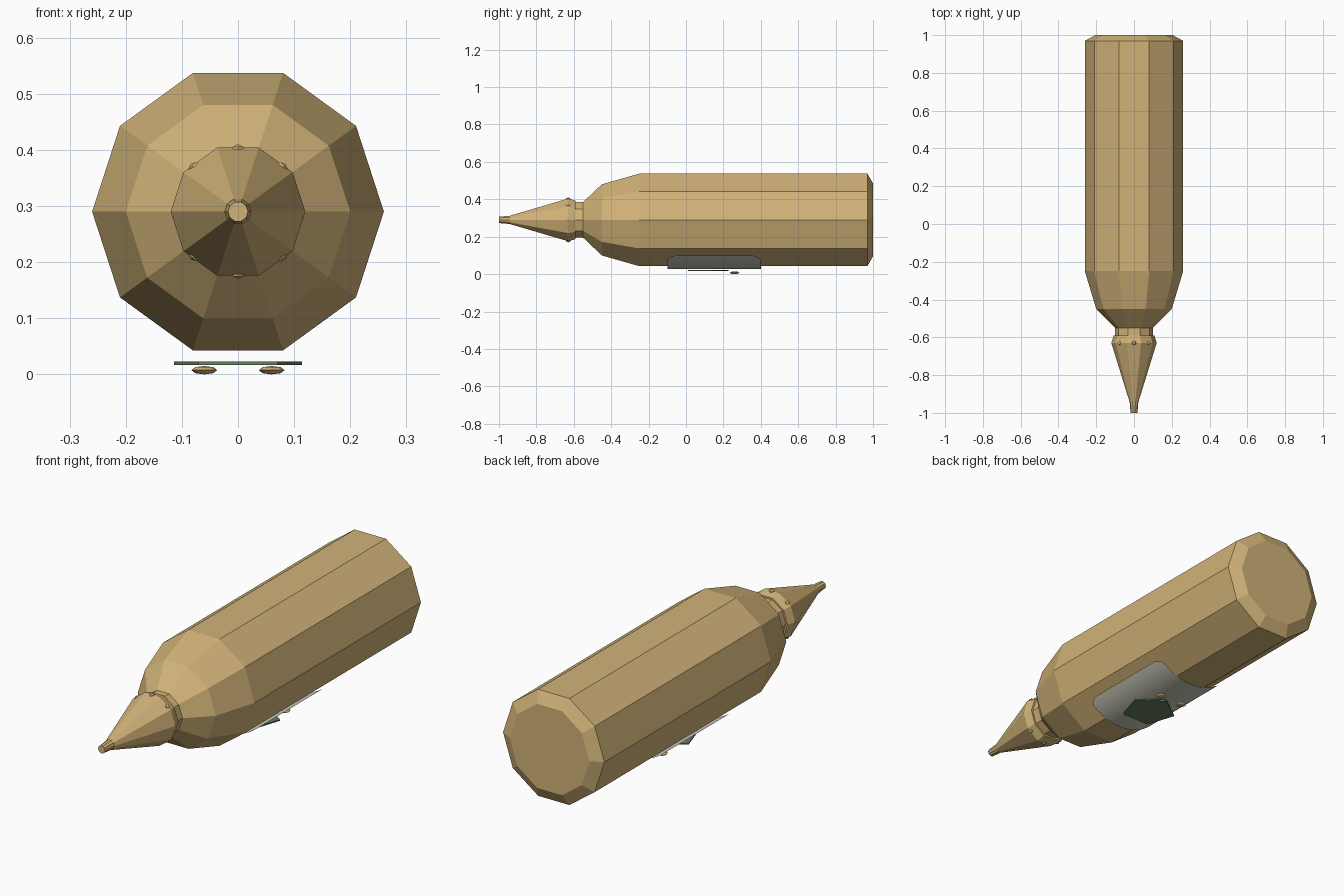
import bpy, bmesh, math
from mathutils import Matrix, Vector

cube = bpy.data.objects.get("Cube")
if cube:
    bpy.data.objects.remove(cube, do_unlink=True)

AXIS_Z = 0.29      # height of the long axis
BODY_R = 0.26


def material(name, rgb):
    m = bpy.data.materials.new(name)
    m.use_nodes = True
    m.diffuse_color = (*rgb, 1)
    m.node_tree.nodes["Principled BSDF"].inputs["Base Color"].default_value = (*rgb, 1)
    return m


tan = material("tan", (0.64, 0.45, 0.19))
pale_grey = material("pale_grey", (0.60, 0.60, 0.50))
green = material("dull_green", (0.14, 0.21, 0.12))


def finish(bm, name, mat, fix_normals=True):
    if fix_normals:
        bmesh.ops.recalc_face_normals(bm, faces=bm.faces)
    mesh = bpy.data.meshes.new(name)
    bm.to_mesh(mesh)
    bm.free()
    mesh.materials.append(mat)
    obj = bpy.data.objects.new(name, mesh)
    bpy.context.collection.objects.link(obj)
    return obj


def lathe(name, profile, mat, sides=10):
    """Closed solid turned around the long axis from (y, radius) pairs."""
    bm = bmesh.new()
    rings = []
    for y, r in profile:
        angles = [math.tau * i / sides for i in range(sides)]
        rings.append([bm.verts.new((r * math.cos(a), y, AXIS_Z + r * math.sin(a)))
                      for a in angles])
    for a, b in zip(rings, rings[1:]):
        for i in range(sides):
            j = (i + 1) % sides
            bm.faces.new((a[i], a[j], b[j], b[i]))
    bm.faces.new(rings[0])
    bm.faces.new(rings[-1])
    return finish(bm, name, mat)


# Bottle, cap cone and nozzle tip
lathe("bottle", [(-0.60, 0.10), (-0.55, 0.10), (-0.45, 0.20), (-0.25, BODY_R),
                 (0.97, BODY_R), (1.0, 0.205)], tan)
lathe("nozzle_cone", [(-0.94, 0.024), (-0.63, 0.12), (-0.59, 0.108)], tan)
lathe("nozzle_tip", [(-1.0, 0.018), (-0.92, 0.025)], tan)

# Grip bumps around the cap
bm = bmesh.new()
for i in range(8):
    a = math.tau * i / 8
    place = (Matrix.Translation((0, -0.63, AXIS_Z)) @ Matrix.Rotation(a, 4, 'Y')
             @ Matrix.Translation((0, 0, 0.105)))
    bmesh.ops.create_uvsphere(bm, u_segments=6, v_segments=4, radius=0.015, matrix=place)
finish(bm, "grip_bumps", tan)

# Curved label sheet with rounded corners, wrapped on the underside
bm = bmesh.new()
HALF, CORNER, STEPS = 43, 10, 24
rows = []
for i in range(STEPS + 1):
    deg = -HALF + 2 * HALF * i / STEPS
    t = max(0, (abs(deg) - HALF + CORNER) / CORNER)
    half_len = 0.25 - 0.04 * (1 - math.sqrt(max(0, 1 - t * t)))
    a = math.radians(deg)
    x, z = 0.262 * math.sin(a), AXIS_Z - 0.262 * math.cos(a)
    rows.append([bm.verts.new((x, 0.15 + s * half_len, z)) for s in (-1, 1)])
for a, b in zip(rows, rows[1:]):
    bm.faces.new((a[0], a[1], b[1], b[0]))
for f in bm.faces:
    f.normal_update()
    if f.normal.z > 0:
        f.normal_flip()
    f.smooth = True
finish(bm, "label", pale_grey, False)

# Five-sided badge under the label
bm = bmesh.new()
bmesh.ops.create_cone(bm, cap_ends=True, segments=5, radius1=0.12, radius2=0.12, depth=0.006)
first = max(bm.verts, key=lambda v: v.co.y).co
turn = math.pi / 2 - math.atan2(first.y, first.x)
bm.transform(Matrix.Translation((0, 0.107, 0.02)) @ Matrix.Rotation(turn, 4, 'Z'))
finish(bm, "badge", green)

# Two small studs beside the badge
for side, name in ((1, "left_stud"), (-1, "right_stud")):
    bm = bmesh.new()
    bmesh.ops.create_uvsphere(bm, u_segments=8, v_segments=4, radius=1)
    bm.transform(Matrix.Translation((side * 0.06, 0.26, 0.0075))
                 @ Matrix.Diagonal(Vector((0.023, 0.025, 0.0075, 1))))
    finish(bm, name, tan)
